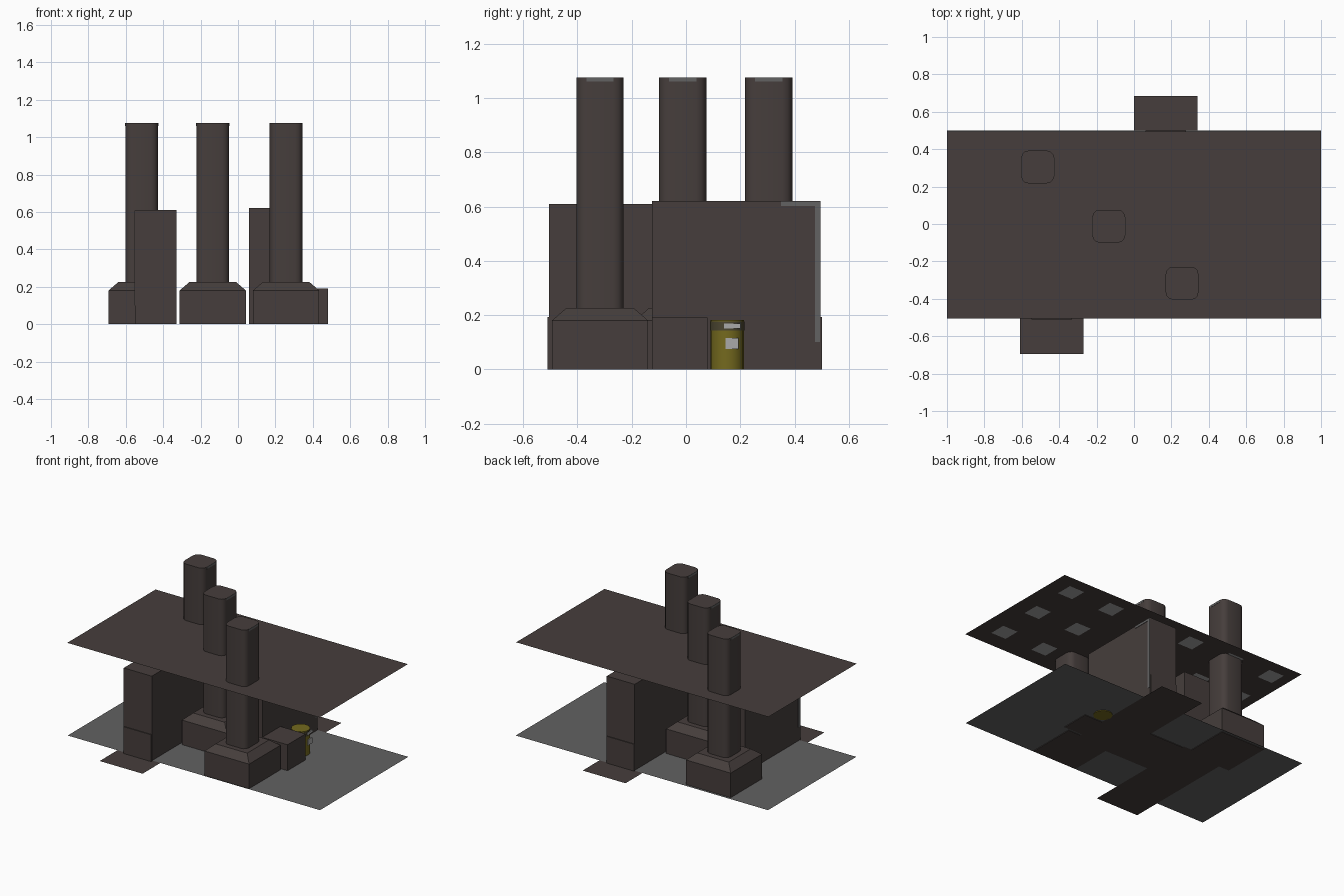
import bpy
import bmesh
import math
from mathutils import Vector

cube = bpy.data.objects.get("Cube")
if cube:
    bpy.data.objects.remove(cube)


def material(name, r, g, b):
    m = bpy.data.materials.new(name)
    m.use_nodes = True
    m.diffuse_color = (r, g, b, 1)
    shader = m.node_tree.nodes["Principled BSDF"]
    shader.inputs["Base Color"].default_value = (r, g, b, 1)
    shader.inputs["Roughness"].default_value = 0.9
    return m


CONCRETE = material("dark_concrete", 0.061, 0.048, 0.045)
FLOOR = material("floor_grey", 0.122, 0.122, 0.122)
LIGHT = material("ceiling_light", 0.37, 0.37, 0.37)
YELLOW = material("barrel_yellow", 0.175, 0.142, 0.013)
BAND = material("barrel_band", 0.07, 0.06, 0.03)
LABEL = material("label_grey", 0.4, 0.4, 0.4)


def finish(name, bm, *mats):
    mesh = bpy.data.meshes.new(name)
    bmesh.ops.recalc_face_normals(bm, faces=bm.faces)
    bm.to_mesh(mesh)
    bm.free()
    obj = bpy.data.objects.new(name, mesh)
    for m in mats:
        mesh.materials.append(m)
    bpy.context.collection.objects.link(obj)
    return obj


def box(name, mat, x, y, z):
    bm = bmesh.new()
    bmesh.ops.create_cube(bm, size=1)
    for v in bm.verts:
        v.co = Vector([(r[0] + r[1]) / 2 + c * (r[1] - r[0])
                       for c, r in zip(v.co, (x, y, z))])
    return finish(name, bm, mat)


def sheet(name, mat, x, y, z, up=True):
    bm = bmesh.new()
    corners = [(x[0], y[0], z), (x[1], y[0], z), (x[1], y[1], z), (x[0], y[1], z)]
    bm.faces.new([bm.verts.new(c) for c in corners])
    obj = finish(name, bm, mat)
    if (obj.data.polygons[0].normal.z > 0) != up:
        obj.data.flip_normals()
    return obj


def smooth(obj):
    bpy.ops.object.select_all(action='DESELECT')
    obj.select_set(True)
    bpy.context.view_layer.objects.active = obj
    bpy.ops.object.shade_smooth_by_angle(angle=math.radians(35))


# Floor and roof sheets
ROOF = 0.67
sheet("floor", FLOOR, (-1, 1), (-0.5, 0.5), 0.004)
sheet("roof", CONCRETE, (-1, 1), (-0.505, 0.495), ROOF)

# Grid of ceiling lights under the roof
for i in range(6):
    for j in range(3):
        lx, ly = 0.825 - 0.337 * i, 0.35 - 0.335 * j
        sheet("ceiling_light", LIGHT, (lx - 0.06, lx + 0.06),
              (ly - 0.06, ly + 0.06), ROOF - 0.003, up=False)

# Three pillars with rounded corners on tapered footings
for px, py in ((-0.515, 0.305), (-0.135, -0.012), (0.257, -0.317)):
    bm = bmesh.new()
    bmesh.ops.create_cube(bm, size=1)
    for v in bm.verts:
        v.co = Vector((px + v.co.x * 0.175, py + v.co.y * 0.175,
                       0.64 + v.co.z * 0.87))
    upright = [e for e in bm.edges
               if abs(e.verts[0].co.z - e.verts[1].co.z) > 0.5]
    bmesh.ops.bevel(bm, geom=upright, offset=0.038, segments=3,
                    profile=0.5, affect='EDGES')
    smooth(finish("pillar", bm, CONCRETE))
    for side in (-1, 1):
        edge = sorted((px + side * 0.087, px + side * 0.089))
        box("pillar_worn_edge", FLOOR, edge, (py - 0.05, py + 0.05), (1.06, 1.075))

    bm = bmesh.new()
    rings = []
    for half, z in ((0.177, 0), (0.177, 0.18), (0.125, 0.225)):
        rings.append([bm.verts.new((px + sx * half, py + sy * half, z))
                      for sx, sy in ((-1, -1), (1, -1), (1, 1), (-1, 1))])
    for a, b in zip(rings, rings[1:]):
        for k in range(4):
            n = (k + 1) % 4
            bm.faces.new((a[k], a[n], b[n], b[k]))
    bm.faces.new(rings[0])
    bm.faces.new(rings[-1])
    finish("footing", bm, CONCRETE)


# Two walls, half a turn apart around the middle pillar
def turned(x, y, turn):
    if not turn:
        return x, y
    return ((-0.27 - x[1], -0.27 - x[0]), (-0.01 - y[1], -0.01 - y[0]))


for turn, side, height in ((False, "back", 0.62), (True, "front", 0.61)):
    box(side + "_wall", CONCRETE,
        *turned((0.06, 0.28), (-0.125, 0.495), turn), (0, height))
    box(side + "_wall_plinth", CONCRETE,
        *turned((0.062, 0.278), (0.49, 0.501), turn), (0, 0.192))
    sheet(side + "_threshold", CONCRETE,
          *turned((0, 0.34), (-0.19, 0.685), turn), 0)
    box(side + "_worn_edge", FLOOR,
        *turned((0.279, 0.283), (0.475, 0.494), turn), (0.1, height - 0.001))
    box(side + "_worn_top", FLOOR,
        *turned((0.279, 0.283), (0.35, 0.475), turn), (0.602, height - 0.001))

# Low crate beside the back wall
box("crate", CONCRETE, (0.28, 0.48), (-0.125, 0.08), (0, 0.19))

# Barrel with a dark band and labels
BX, BY, R = 0.39, 0.152, 0.063
for name, mat, radius, low, high in (("barrel", YELLOW, R - 0.001, 0, 0.182),
                                     ("barrel_band", BAND, R, 0.142, 0.176)):
    bm = bmesh.new()
    bmesh.ops.create_cone(bm, cap_ends=True, segments=16, radius1=radius,
                          radius2=radius, depth=high - low)
    bmesh.ops.translate(bm, verts=bm.verts, vec=(BX, BY, (low + high) / 2))
    smooth(finish(name, bm, mat))
for name, y, z in (("barrel_label", (0.145, 0.193), (0.075, 0.115)),
                   ("band_label", (0.14, 0.2), (0.151, 0.168))):
    box(name, LABEL, (BX + R - 0.008, BX + R + 0.001), y, z)
